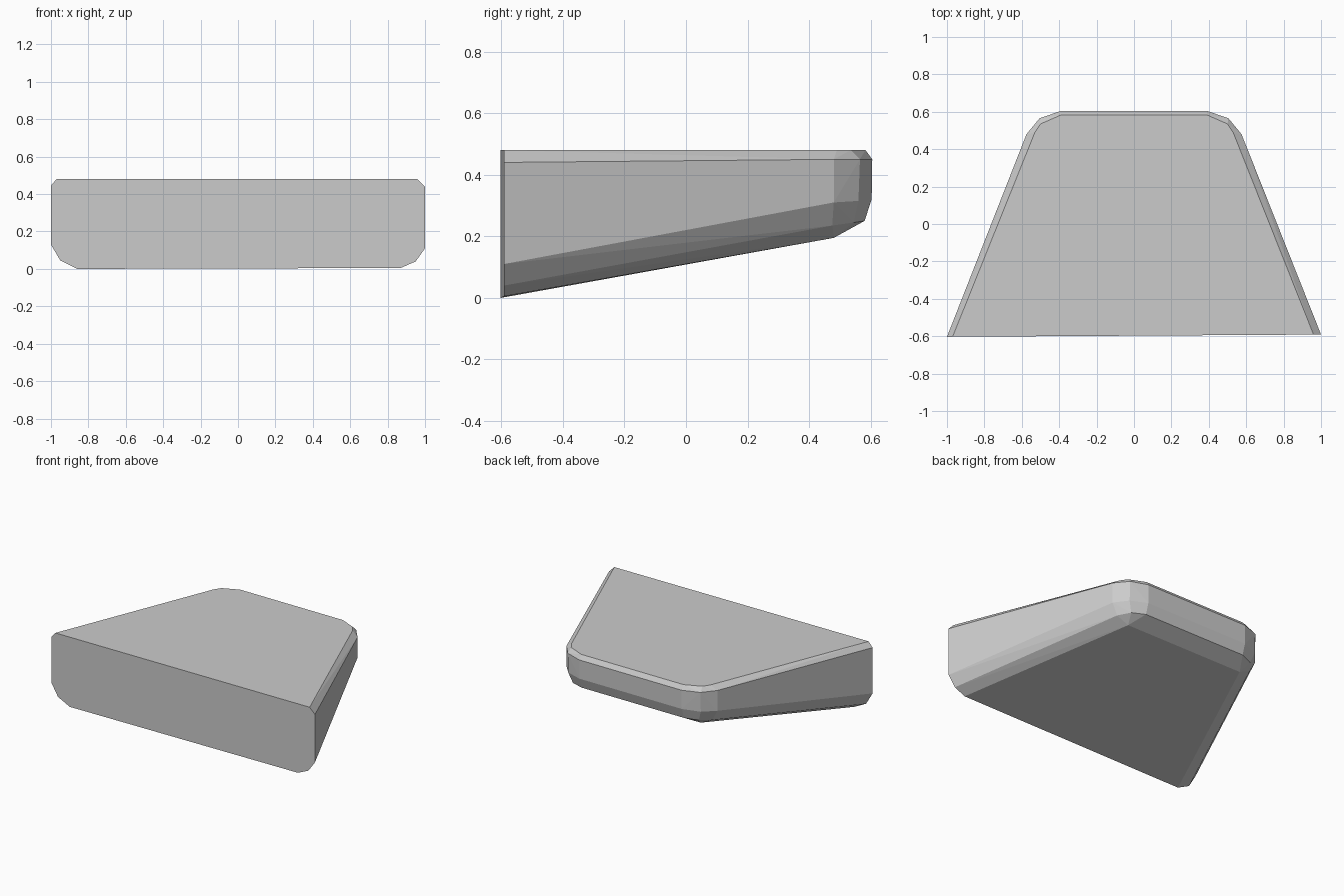
import bpy
import bmesh
import math

if "Cube" in bpy.data.objects:
    bpy.data.objects.remove(bpy.data.objects["Cube"])

# Plain grey surface
grey = bpy.data.materials.new("plain_grey")
grey.diffuse_color = (0.6, 0.6, 0.6, 1)
grey.use_nodes = True
grey.node_tree.nodes["Principled BSDF"].inputs["Base Color"].default_value = grey.diffuse_color

# Front end: flat chamfered section, very slightly skewed in plan
front = [(-0.97, 0.48), (-1.0, 0.445), (-1.0, 0.13), (-0.95, 0.045), (-0.86, 0.0),
         (0.87, 0.005), (0.95, 0.04), (1.0, 0.11), (1.0, 0.44), (0.96, 0.48)]
points = [(x, -0.597 + 0.006 * x, z) for x, z in front]

# Rounded rear corner, repeated on both sides: top rim, wall, lower chamfer, underside
corner = [(0.53, 0.49, 0.48), (0.50, 0.535, 0.48), (0.39, 0.583, 0.48),
          (0.575, 0.48, 0.45), (0.505, 0.565, 0.45), (0.39, 0.605, 0.45),
          (0.575, 0.48, 0.31), (0.505, 0.56, 0.315), (0.39, 0.603, 0.32),
          (0.535, 0.475, 0.235), (0.48, 0.545, 0.245), (0.39, 0.58, 0.25),
          (0.45, 0.48, 0.195)]
for side in (-1, 1):
    points += [(side * x, y, z) for x, y, z in corner]

# Tapered wedge skin
bm = bmesh.new()
for p in points:
    bm.verts.new(p)
bmesh.ops.convex_hull(bm, input=bm.verts[:])
loose = [v for v in bm.verts if not v.link_faces]
bmesh.ops.delete(bm, geom=loose, context='VERTS')
bmesh.ops.dissolve_limit(bm, angle_limit=math.radians(1),
                         verts=bm.verts[:], edges=bm.edges[:])
bmesh.ops.recalc_face_normals(bm, faces=bm.faces[:])

mesh = bpy.data.meshes.new("tapered_wedge")
bm.to_mesh(mesh)
bm.free()
mesh.materials.append(grey)
wedge = bpy.data.objects.new("tapered_wedge", mesh)
bpy.context.collection.objects.link(wedge)
